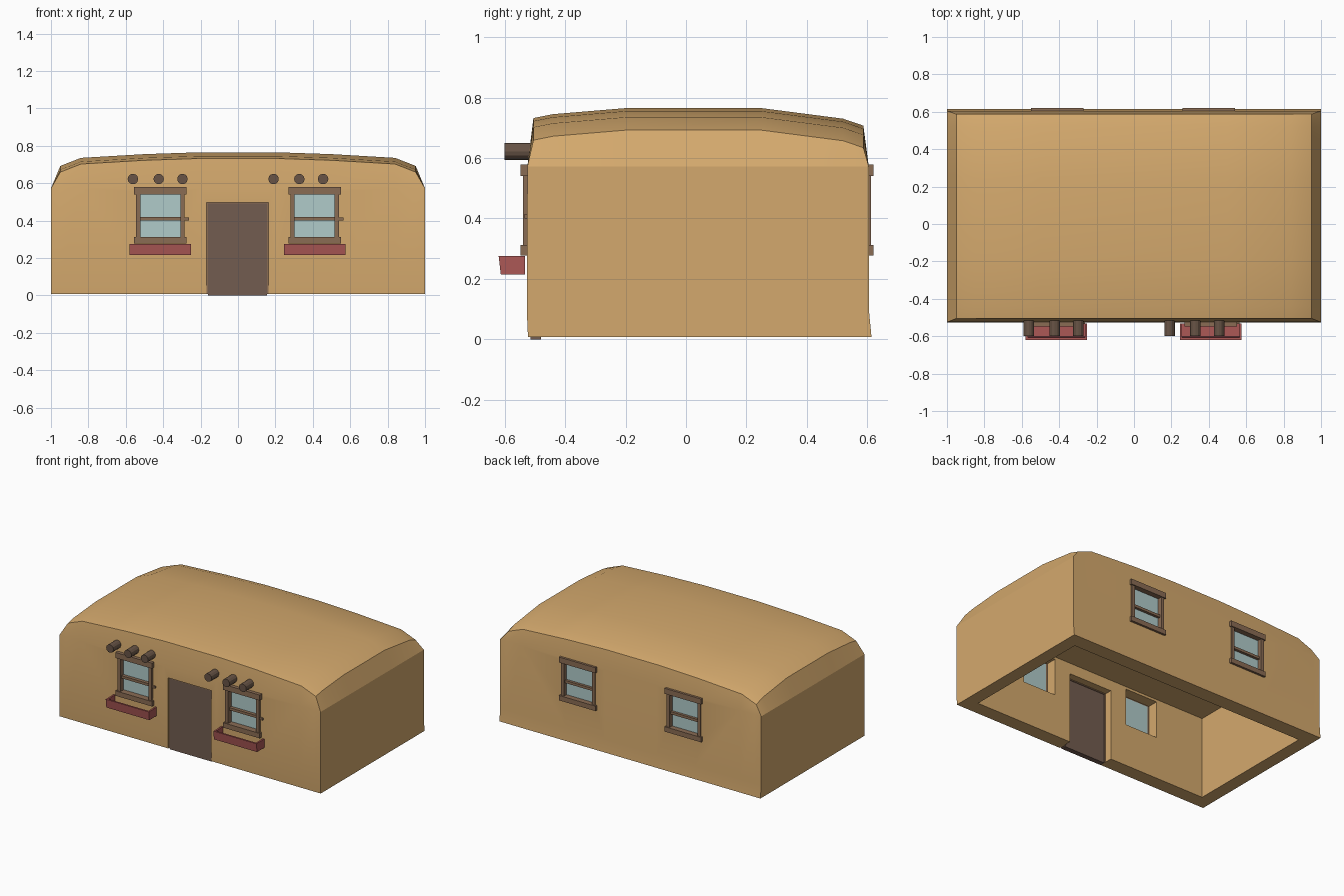
import bpy, bmesh, math
from mathutils import Matrix

if "Cube" in bpy.data.objects:
    bpy.data.objects.remove(bpy.data.objects["Cube"])


def material(name, r, g, b):
    m = bpy.data.materials.new(name)
    lin = [(c / 255 / 12.92 if c < 11 else ((c / 255 + 0.055) / 1.055) ** 2.4) for c in (r, g, b)]
    m.diffuse_color = (*lin, 1)
    m.use_nodes = True
    m.node_tree.nodes["Principled BSDF"].inputs["Base Color"].default_value = m.diffuse_color
    return m


TAN = material("tan plaster", 212, 169, 109)
FRAME = material("frame brown", 138, 108, 84)
DOOR = material("door brown", 114, 92, 80)
LOG = material("log brown", 104, 84, 70)
RED = material("planter red", 172, 88, 86)
GLASS = material("pale glass", 176, 203, 202)


def make(name, bm, mat):
    bmesh.ops.recalc_face_normals(bm, faces=bm.faces[:])
    me = bpy.data.meshes.new(name)
    bm.to_mesh(me)
    bm.free()
    ob = bpy.data.objects.new(name, me)
    bpy.context.collection.objects.link(ob)
    me.materials.append(mat)
    return ob


def add_box(bm, x0, x1, y0, y1, z0, z1):
    m = Matrix.Translation(((x0 + x1) / 2, (y0 + y1) / 2, (z0 + z1) / 2))
    m = m @ Matrix.Diagonal((x1 - x0, y1 - y0, z1 - z0, 1))
    return bmesh.ops.create_cube(bm, size=1, matrix=m)["verts"]


def boxes(name, mat, *dims):
    bm = bmesh.new()
    for d in dims:
        add_box(bm, *d)
    return make(name, bm, mat)


# Shell: domed roof grid, eaves, then walls down to the ground
half = [(0.2, 0.765), (0.5, 0.755), (0.84, 0.735), (0.95, 0.692), (1.0, 0.572)]
xs = [(-x, z) for x, z in reversed(half)] + half
ys = [(-0.505, 0.033), (-0.44, 0.02), (-0.2, 0), (0.25, 0), (0.52, 0.035), (0.587, 0.058)]
bm = bmesh.new()
grid = []
for x, z in xs:
    end = abs(x) > 0.99
    row = []
    for j, (y, drop) in enumerate(ys):
        if end and j == 0:
            y = -0.525
        if end and j == len(ys) - 1:
            y = 0.605
        row.append(bm.verts.new((x, y, z if end else z - drop)))
    grid.append(row)
for a, b in zip(grid, grid[1:]):
    for j in range(len(ys) - 1):
        bm.faces.new((a[j], b[j], b[j + 1], a[j + 1]))


def extrude_down(edges, z, front, back):
    new = bmesh.ops.extrude_edge_only(bm, edges=edges)["geom"]
    for v in new:
        if isinstance(v, bmesh.types.BMVert):
            v.co.z = z
            if v.co.y < -0.5:
                v.co.y = front
            elif v.co.y > 0.58:
                v.co.y = back


eaves = [e for e in bm.edges if e.is_boundary and not all(abs(v.co.x) > 0.99 for v in e.verts)]
extrude_down(eaves, 0.572, -0.525, 0.605)
bmesh.ops.remove_doubles(bm, verts=bm.verts[:], dist=0.0005)
extrude_down([e for e in bm.edges if e.is_boundary], 0.1, -0.527, 0.605)
extrude_down([e for e in bm.edges if e.is_boundary], 0.007, -0.523, 0.614)
bmesh.ops.holes_fill(bm, edges=[e for e in bm.edges if e.is_boundary], sides=0)
shell = make("adobe_shell", bm, TAN)

# Room, door and window openings
WINDOWS = [(-0.415, -1), (0.41, -1), (-0.41, 1), (0.40, 1)]
cuts = [(-0.91, 0.91, -0.425, 0.51, -0.3, 0.572), (-0.168, 0.163, -0.7, -0.38, -0.2, 0.497)]
for cx, s in WINDOWS:
    y0, y1 = (-0.7, -0.38) if s < 0 else (0.46, 0.75)
    cuts.append((cx - 0.125, cx + 0.125, y0, y1, 0.3, 0.555))
bpy.context.view_layer.objects.active = shell
shell.select_set(True)
for c in cuts:
    cutter = boxes("cutter", TAN, c)
    cutter.hide_render = True
    mod = shell.modifiers.new("opening", 'BOOLEAN')
    mod.operation = 'DIFFERENCE'
    mod.solver = 'EXACT'
    mod.object = cutter
    bpy.ops.object.modifier_apply(modifier=mod.name)
    bpy.data.objects.remove(cutter)
bpy.ops.object.shade_smooth_by_angle(angle=math.radians(20))

# Door
boxes("door", DOOR, (-0.16, 0.155, -0.515, -0.48, 0.0, 0.49))
boxes("door_frame", FRAME, (-0.168, -0.16, -0.517, -0.475, 0.007, 0.497),
      (0.155, 0.163, -0.517, -0.475, 0.007, 0.497), (-0.16, 0.155, -0.517, -0.475, 0.49, 0.497))


# Windows: frame, sash rail, glass
def window(label, cx, s):
    if s < 0:
        out, inn, lip, g = -0.54, -0.50, -0.548, -0.502
    else:
        out, inn, lip, g = 0.613, 0.575, 0.62, 0.58

    def part(x0, x1, ya, yb, z0, z1):
        return (cx + x0, cx + x1, min(ya, yb), max(ya, yb), z0, z1)

    boxes(label + "_frame", FRAME,
          part(-0.14, 0.14, lip, inn, 0.54, 0.578), part(-0.14, 0.14, lip, inn, 0.278, 0.312),
          part(-0.13, -0.107, out, inn, 0.312, 0.54), part(0.107, 0.13, out, inn, 0.312, 0.54),
          part(-0.107, 0.107, out + s * -0.012, inn, 0.4, 0.418))
    boxes(label + "_glass", GLASS, part(-0.115, 0.115, g - 0.003, g + 0.003, 0.305, 0.548))
    if s < 0:
        boxes(label + "_latch", FRAME, part(0.13, 0.153, -0.535, -0.52, 0.4, 0.415))


# Planter: open box with flared front
def planter(label, cx):
    bm = bmesh.new()
    x0, x1, t = cx - 0.165, cx + 0.165, 0.012
    add_box(bm, x0, x1, -0.62, -0.533, 0.215, 0.225)
    add_box(bm, x0, x1, -0.62, -0.608, 0.225, 0.275)
    add_box(bm, x0, x0 + t, -0.608, -0.533, 0.225, 0.275)
    add_box(bm, x1 - t, x1, -0.608, -0.533, 0.225, 0.275)
    for v in bm.verts:
        if v.co.y < -0.6:
            v.co.y += 0.007 * (0.275 - v.co.z) / 0.06
    make(label, bm, RED)


for cx, s in WINDOWS:
    side = "left" if cx < 0 else "right"
    window(("front_" if s < 0 else "back_") + side + "_window", cx, s)
    if s < 0:
        planter(side + "_planter", cx)

# Roof beam ends
for i, x in enumerate((-0.562, -0.424, -0.297, 0.19, 0.328, 0.455)):
    bm = bmesh.new()
    bmesh.ops.create_cone(bm, cap_ends=True, segments=12, radius1=0.028, radius2=0.028, depth=0.16,
                          matrix=Matrix.Translation((x, -0.52, 0.622)) @ Matrix.Rotation(math.pi / 2, 4, 'X'))
    make("roof_beam_%d" % (i + 1), bm, LOG)
